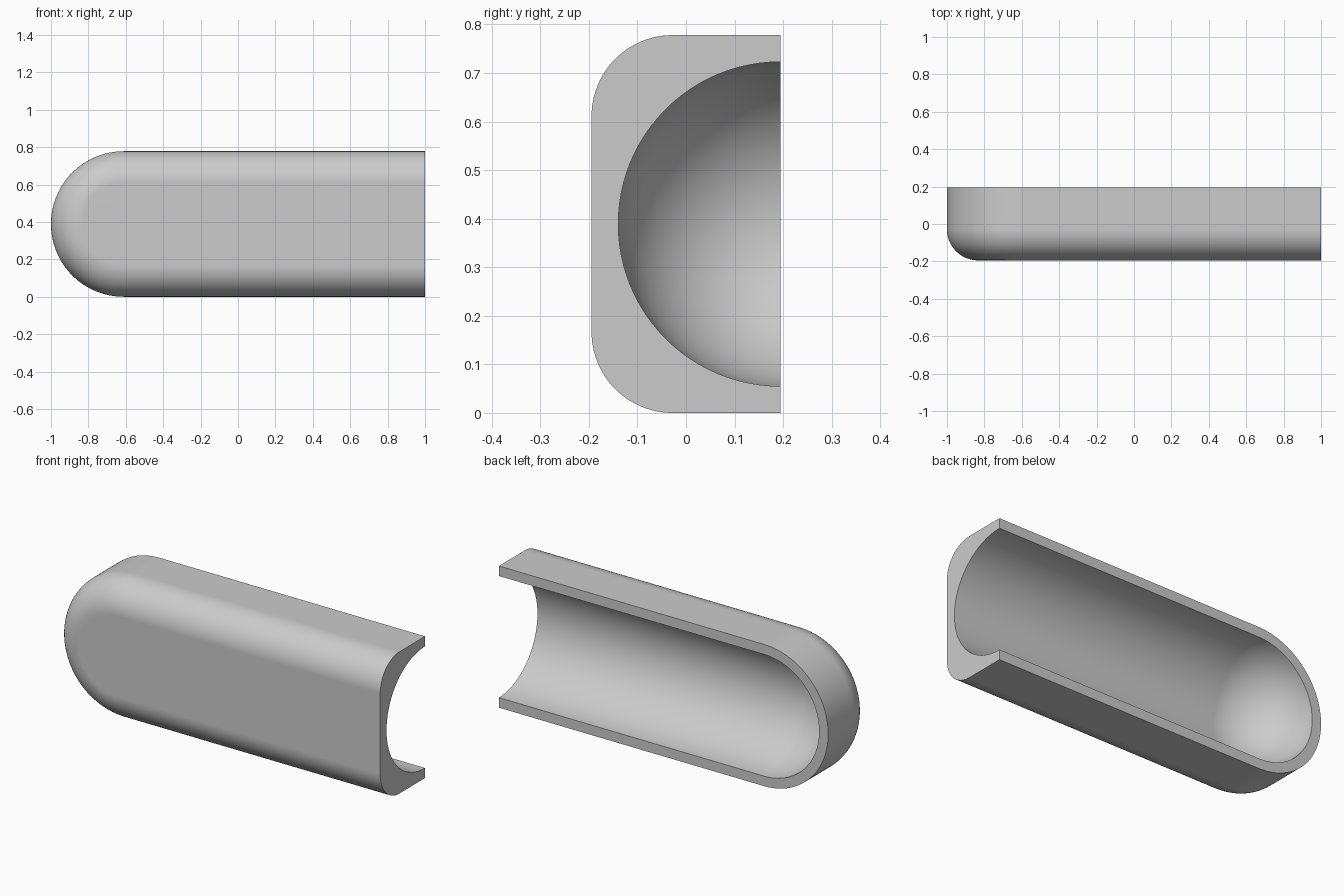
import bpy, bmesh
from math import pi, sin, cos

cube = bpy.data.objects.get("Cube")
if cube:
    bpy.data.objects.remove(cube, do_unlink=True)

R, R_IN, FILLET = 0.389, 0.334, 0.167   # outer radius, channel radius, edge rounding
HALF = 0.1945                           # half depth
CX, END = -1 + R, 1.0                   # centre of the round end, cut end
ARC, TURN = 24, 64

grey = bpy.data.materials.new("light grey")
grey.use_nodes = True
color = (0.6, 0.6, 0.6, 1)
grey.diffuse_color = color
grey.node_tree.nodes["Principled BSDF"].inputs["Base Color"].default_value = color

# Half section as (distance from axis, y): flat front, rounded edge, side, rim, channel
quarter = [pi / 2 * i / ARC for i in range(ARC + 1)]
profile = [(0, -HALF)]
profile += [(R - FILLET + FILLET * sin(a), -HALF + FILLET - FILLET * cos(a)) for a in quarter]
profile += [(R, HALF)]
profile += [(R_IN * cos(a), HALF - R_IN * sin(a)) for a in quarter]

# Sweep along the top, round the closed end and back along the bottom
stations = [(END, pi / 2)]
stations += [(CX, pi / 2 + pi * i / TURN) for i in range(TURN + 1)]
stations += [(END, 3 * pi / 2)]

bm = bmesh.new()
rings = [[bm.verts.new((x + r * cos(a), y, R + r * sin(a))) for r, y in profile]
         for x, a in stations]
for a, b in zip(rings, rings[1:]):
    for i in range(len(profile) - 1):
        bm.faces.new((a[i], a[i + 1], b[i + 1], b[i]))

# Flat cut end, one face for each half
for ring in (rings[0], rings[-1]):
    bm.faces.new(ring)

bmesh.ops.remove_doubles(bm, verts=bm.verts, dist=1e-5)
bmesh.ops.recalc_face_normals(bm, faces=bm.faces)
mesh = bpy.data.meshes.new("channel_shell")
bm.to_mesh(mesh)
bm.free()
mesh.materials.append(grey)

shell = bpy.data.objects.new("channel_shell", mesh)
bpy.context.collection.objects.link(shell)
bpy.context.view_layer.objects.active = shell
shell.select_set(True)
bpy.ops.object.shade_smooth_by_angle(angle=pi / 6)
weighted = shell.modifiers.new("flat_face_normals", 'WEIGHTED_NORMAL')
weighted.keep_sharp = True
